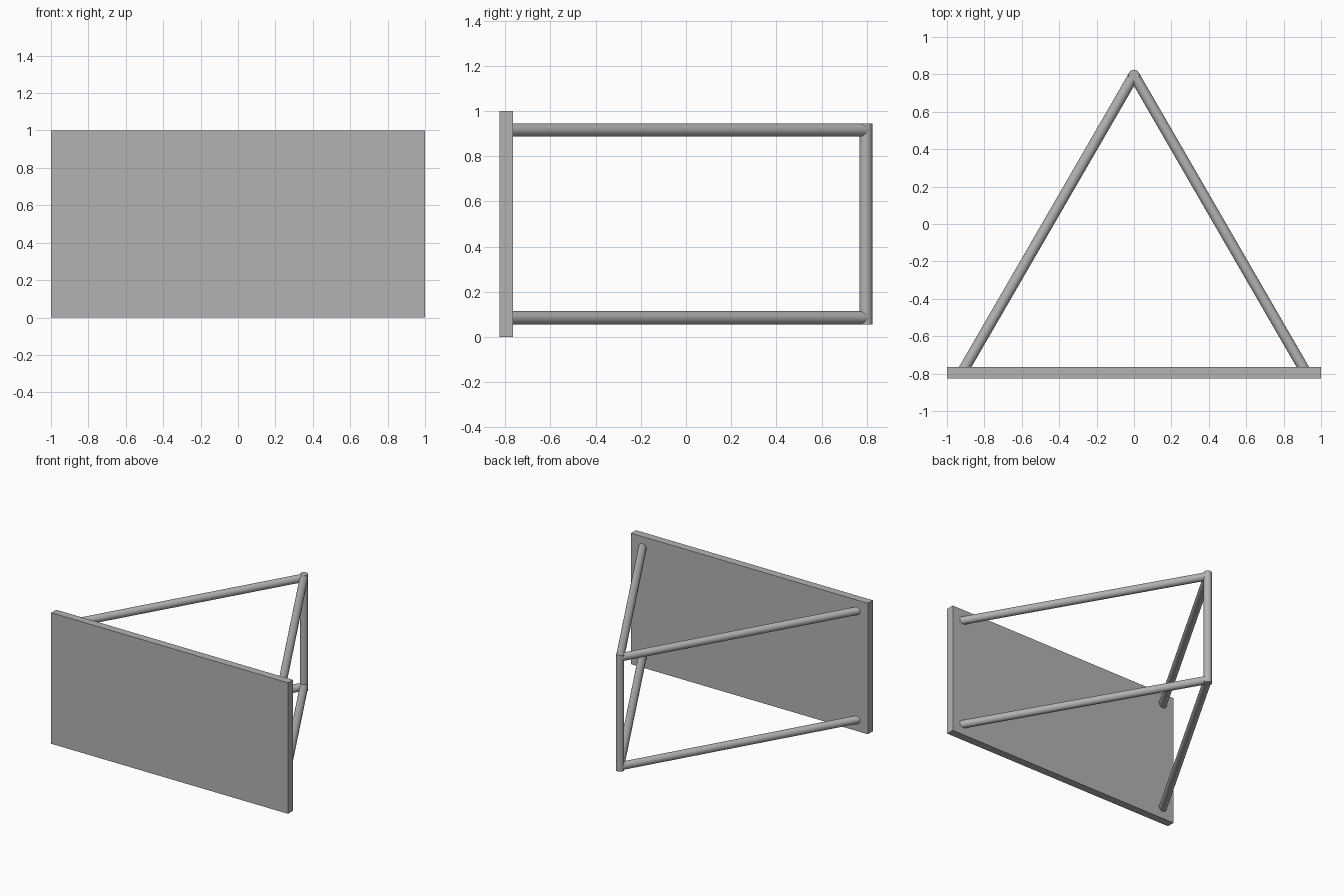
import bpy
from mathutils import Vector

cube = bpy.data.objects.get("Cube")
if cube:
    bpy.data.objects.remove(cube, do_unlink=True)

# Single grey material
grey = bpy.data.materials.new("plain grey")
grey.use_nodes = True
colour = (0.45, 0.45, 0.45, 1)
grey.diffuse_color = colour
grey.node_tree.nodes["Principled BSDF"].inputs["Base Color"].default_value = colour

RADIUS = 0.029
APEX_Y = 0.796
PANEL_Y = -0.795
LOW, HIGH = 0.085, 0.916


def rod(name, start, end):
    """Round bar between two points."""
    start, end = Vector(start), Vector(end)
    axis = end - start
    bpy.ops.mesh.primitive_cylinder_add(vertices=32, radius=RADIUS, depth=axis.length,
                                        location=(start + end) / 2)
    obj = bpy.context.object
    obj.rotation_euler = axis.to_track_quat("Z", "Y").to_euler()
    obj.name = name
    obj.data.materials.append(grey)
    bpy.ops.object.shade_smooth_by_angle()


# Flat front panel
bpy.ops.mesh.primitive_cube_add(size=1, location=(0, PANEL_Y, 0.5))
panel = bpy.context.object
panel.name = "front_panel"
panel.scale = (2, 0.06, 1)
bpy.ops.object.transform_apply(location=False, rotation=False, scale=True)
panel.data.materials.append(grey)

# Upright post at the back
rod("back_post", (0, APEX_Y, LOW - RADIUS), (0, APEX_Y, HIGH + RADIUS))

# Four struts running from the panel to the post
for side, sign in (("left", 1), ("right", -1)):
    for level, z in (("lower", LOW), ("upper", HIGH)):
        rod(f"{level}_{side}_strut", (sign * 0.92, PANEL_Y, z), (0, APEX_Y, z))
